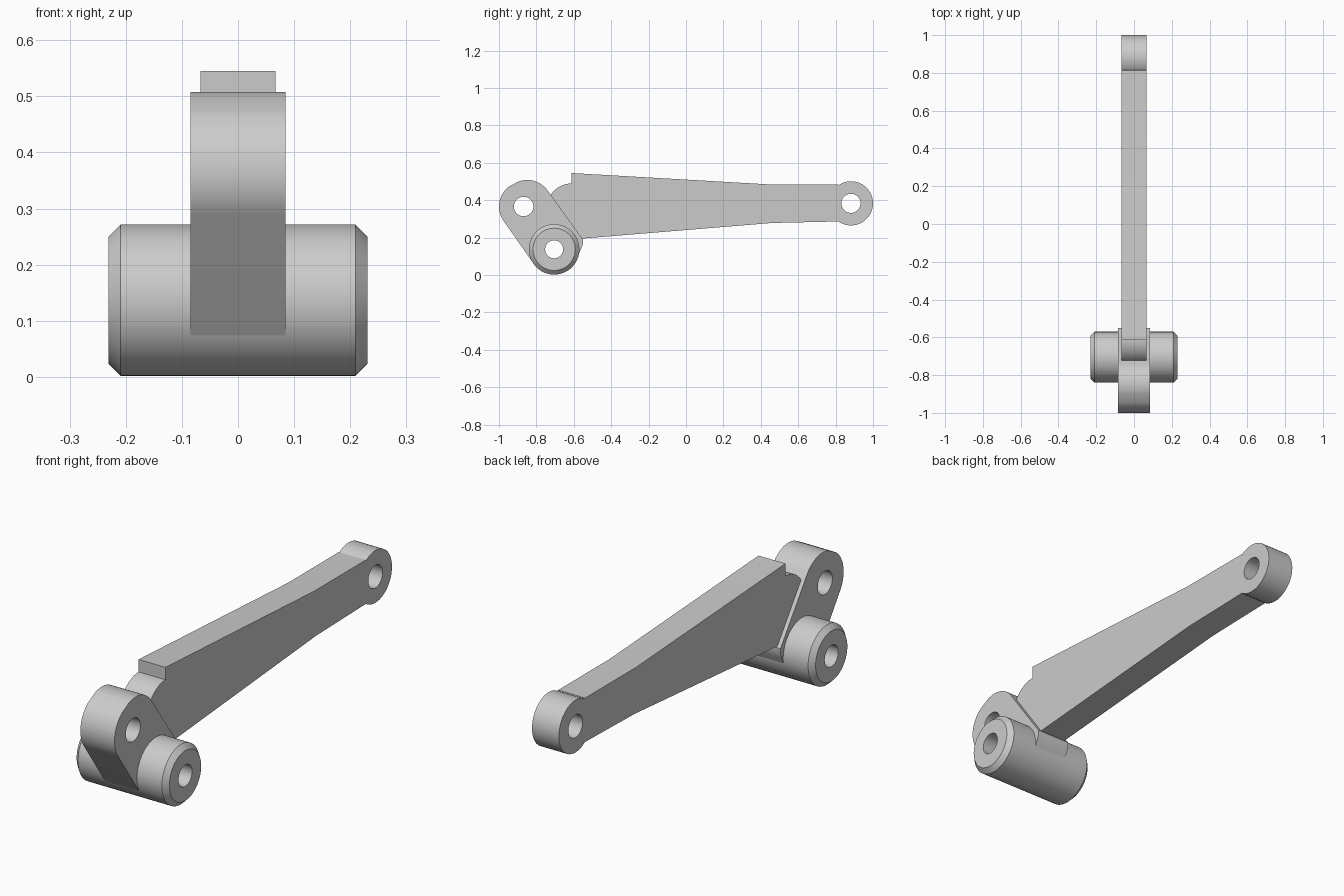
import bpy, bmesh
from math import sin, cos, radians, pi

cube = bpy.data.objects.get("Cube")
if cube:
    bpy.data.objects.remove(cube)

# One plain grey metal
metal = bpy.data.materials.new("grey_metal")
metal.use_nodes = True
grey = (0.6, 0.6, 0.6, 1)
metal.diffuse_color = grey
metal.node_tree.nodes["Principled BSDF"].inputs["Base Color"].default_value = grey

HUB, PIVOT, TIP = (-0.705, 0.137), (-0.868, 0.366), (0.882, 0.383)
HUB_R, BORE_R = 0.135, 0.048


def arc(center, r, start, end, steps=24):
    """Points on an arc in the side plane, angles in degrees."""
    angles = [radians(start + (end - start) * i / steps) for i in range(steps + 1)]
    return [(center[0] + r * cos(a), center[1] + r * sin(a)) for a in angles]


def circle(center, r):
    return arc(center, r, 0, 360, 48)[:-1]


def finish(obj):
    obj.data.materials.clear()
    obj.data.materials.append(metal)
    bpy.ops.object.select_all(action='DESELECT')
    obj.select_set(True)
    bpy.context.view_layer.objects.active = obj
    bpy.ops.object.shade_smooth_by_angle(angle=radians(25))


def side_plate(name, half_width, loops):
    """Filled side outline with holes, extruded across the width."""
    curve = bpy.data.curves.new(name, 'CURVE')
    curve.dimensions = '2D'
    curve.fill_mode = 'BOTH'
    curve.extrude = half_width
    for loop in loops:
        spline = curve.splines.new('POLY')
        spline.points.add(len(loop) - 1)
        for point, (y, z) in zip(spline.points, loop):
            point.co = (y, z, 0, 1)
        spline.use_cyclic_u = True
    obj = bpy.data.objects.new(name, curve)
    bpy.context.collection.objects.link(obj)
    obj.rotation_euler = (pi / 2, 0, pi / 2)
    bpy.ops.object.select_all(action='DESELECT')
    obj.select_set(True)
    bpy.context.view_layer.objects.active = obj
    bpy.ops.object.convert(target='MESH')
    obj = bpy.context.object
    bm = bmesh.new()
    bm.from_mesh(obj.data)
    bmesh.ops.remove_doubles(bm, verts=bm.verts, dist=0.0001)
    bmesh.ops.recalc_face_normals(bm, faces=bm.faces)
    bm.to_mesh(obj.data)
    bm.free()
    finish(obj)


# Crank plate: rounded head, straight flanks, heel beside the hub
crank = (arc((-0.849, 0.374), 0.134, 37, 110, 16)
         + arc(PIVOT, 0.132, 125, 216, 20)
         + arc(HUB, HUB_R - 0.001, 216, 322, 24)
         + [(-0.559, 0.145), (-0.551, 0.165), (-0.551, 0.19)])
side_plate("crank_plate", 0.085, [crank, circle(PIVOT, 0.052), circle(HUB, BORE_R)])

# Tapered lever arm with a stepped, rounded shoulder and an eye at the tip
arm = ([(-0.551, 0.195), (0.46, 0.278), (0.813, 0.286)]
       + arc(TIP, 0.118, -125, 125, 36)
       + [(0.813, 0.484), (0.449, 0.484), (-0.612, 0.545), (-0.612, 0.489)]
       + arc((-0.612, 0.357), 0.132, 93, 148, 12)
       + [(-0.74, 0.4), (-0.59, 0.195)])
side_plate("lever_arm", 0.067, [arm, circle(TIP, 0.051)])

# Hub: chamfered sleeve turned around the cross axis
half, chamfer = 0.231, 0.022
section = [(-half, BORE_R), (-half, HUB_R - chamfer), (-half + chamfer, HUB_R),
           (half - chamfer, HUB_R), (half, HUB_R - chamfer), (half, BORE_R)]
bm = bmesh.new()
verts = [bm.verts.new((x, 0, r)) for x, r in section]
edges = [bm.edges.new((verts[i - 1], verts[i])) for i in range(len(verts))]
bmesh.ops.spin(bm, geom=verts + edges, cent=(0, 0, 0), axis=(1, 0, 0),
               angle=2 * pi, steps=64, use_duplicate=False)
bmesh.ops.remove_doubles(bm, verts=bm.verts, dist=0.0001)
bmesh.ops.recalc_face_normals(bm, faces=bm.faces)
mesh = bpy.data.meshes.new("hub_sleeve")
bm.to_mesh(mesh)
bm.free()
hub = bpy.data.objects.new("hub_sleeve", mesh)
hub.location = (0, HUB[0], HUB[1])
bpy.context.collection.objects.link(hub)
finish(hub)
